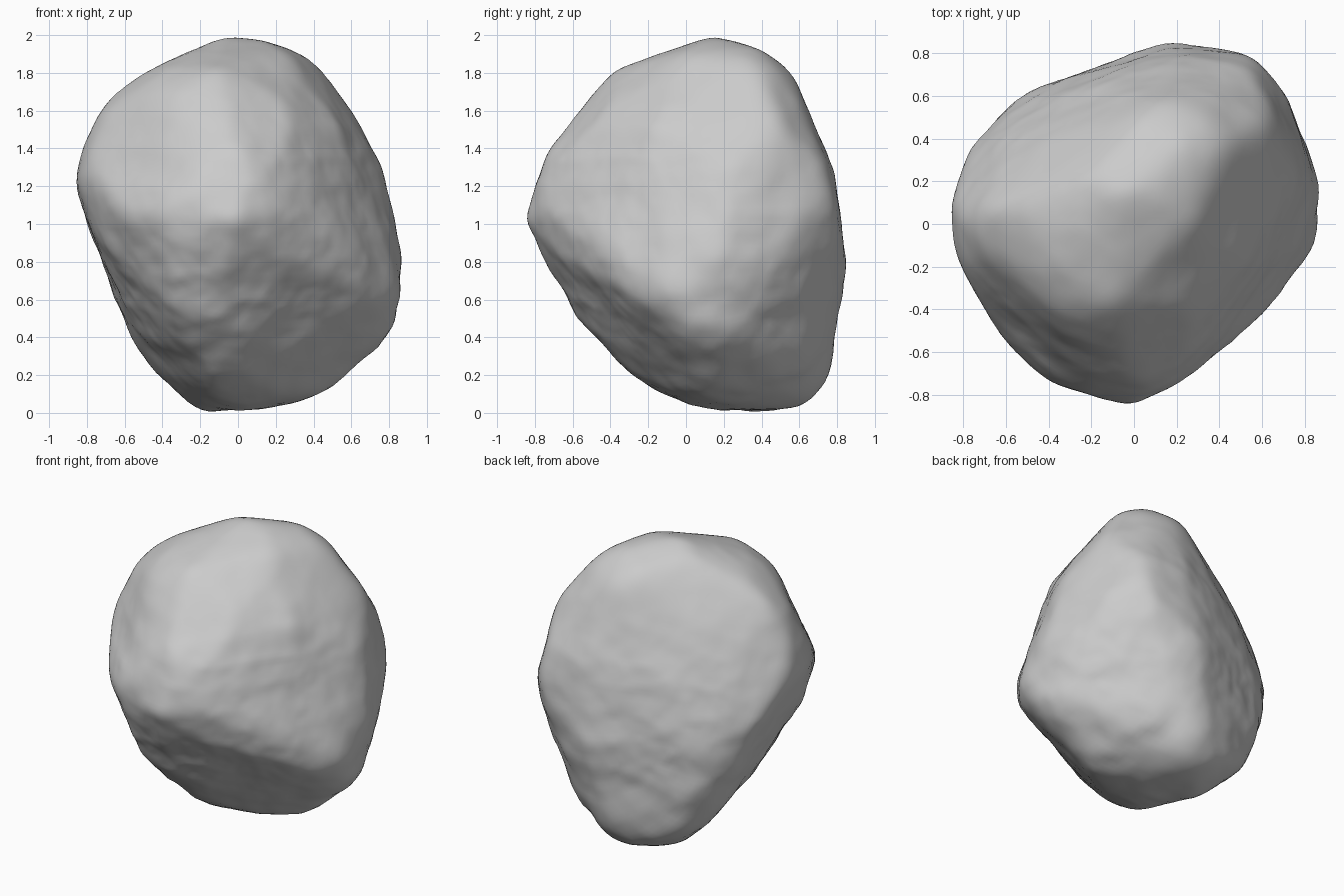
import bpy
import bmesh
import math
from mathutils import Vector, geometry, noise
from mathutils.bvhtree import BVHTree

# Remove the default cube only
default = bpy.data.objects.get("Cube")
if default:
    bpy.data.objects.remove(default, do_unlink=True)

FULLNESS = 0.35         # 0 = stretched skin over the rims, 1 = full cut block
CENTRE = Vector((0, 0, 1))
planes = []             # (normal, distance from the centre)
rims = []               # (point on an outline, direction it is seen along)


def cut_profile(toward, outline):
    """Trim the stone by an outline seen along one direction."""
    toward = Vector(toward).normalized()
    right = Vector((0, 0, 1)).cross(toward).normalized()
    up = toward.cross(right)
    points = [Vector(p) for p in outline]
    hull = [points[i] for i in geometry.convex_hull_2d(points)]
    middle = sum(hull, Vector((0, 0))) / len(hull)
    for a, b in zip(hull, hull[1:] + hull[:1]):
        edge = (b - a).normalized()
        normal = Vector((edge.y, -edge.x))
        if normal.dot(a - middle) < 0:
            normal = -normal
        planes.append((right * normal.x + up * normal.y, normal.dot(a)))
        rims.append((right * a.x + up * a.y, toward))


def block_radius(ray):
    """Distance along a ray to the nearest cut plane."""
    return min(d / n.dot(ray) for n, d in planes if n.dot(ray) > 1e-4)


def rim_point(start, along):
    """Middle of the stretch of a sight line that lies inside the block."""
    line = [start + along * (i / 100) for i in range(-110, 111)]
    excess = [max(n.dot(p) - d for n, d in planes) for p in line]
    limit = min(excess) + 0.005
    inside = [p for p, e in zip(line, excess) if e <= limit]
    point = (inside[0] + inside[-1]) / 2
    ray = point.normalized()
    return ray * min(point.length, block_radius(ray) + 0.01)


def roughness(p):
    """Broad dents, with finer chips mostly on the undercut sides."""
    broad = noise.noise(p * 2.1 + Vector((3, 1, 7)))
    fine = noise.fractal(p * 4.5, 1.0, 2.0, 3)
    ledge = abs(noise.noise(Vector((p.x * 2, p.y * 2, p.z * 5)))) - 0.2
    chipped = 0.4 + 0.6 * max(0.0, min(1.0, 0.6 - p.z))
    return 0.005 + 0.008 * broad + chipped * (0.012 * fine - 0.015 * ledge)


# Straight profiles: front, side and plan
cut_profile((0, -1, 0), [
    (-.22, -.99), (.05, -1), (.2, -.97), (.47, -.9), (.76, -.67), (.84, -.52),
    (.87, -.15), (.75, .33), (.5, .75), (.35, .9), (.1, .98), (-.07, 1),
    (-.42, .84), (-.68, .68), (-.82, .43), (-.87, .2), (-.55, -.65)])
cut_profile((1, 0, 0), [
    (.2, -1), (.6, -.97), (.7, -.93), (.78, -.75), (.85, -.24),
    (.78, .3), (.57, .8), (.4, .92), (.15, 1), (-.4, .8),
    (-.74, .38), (-.86, .03), (-.6, -.45), (-.35, -.75), (0, -.95)])
cut_profile((0, -1e-4, 1), [
    (-.87, .1), (-.8, .32), (-.5, .63), (.2, .86), (.54, .8),
    (.72, .6), (.87, .19), (.86, -.1), (.54, -.48), (.22, -.75),
    (0, -.85), (-.38, -.77), (-.6, -.58), (-.83, -.15)])

# Slanting profiles trim the corners between them
turn = math.radians(35)
side, ahead, rise = math.sin(turn), math.cos(turn), math.tan(math.radians(25))
cut_profile((side, -ahead, rise), [
    (-.82, .03), (-.78, .4), (-.66, .65), (-.45, .87), (0, .98),
    (.38, .93), (.56, .84), (.88, .38), (.94, .07), (.84, -.42),
    (.76, -.65), (.43, -.89), (.11, -.89), (-.27, -.79), (-.6, -.53)])
cut_profile((-side, ahead, rise), [
    (-.94, -.06), (-.8, .5), (-.6, .74), (-.2, .88), (.34, .86),
    (.54, .68), (.82, .1), (.72, -.18), (.44, -.61), (0, -1.09),
    (-.46, -1.09), (-.67, -.81), (-.82, -.42)])
cut_profile((side, ahead, -rise), [
    (-.76, -.13), (-.54, .53), (-.16, .98), (.03, 1.04), (.25, .99),
    (.58, .51), (.73, .24), (.84, -.11), (.76, -.41), (.67, -.61),
    (.39, -.82), (.05, -.88), (-.22, -.79), (-.44, -.56), (-.73, -.28)])

# Taut skin over the middle of every rim
skin = bmesh.new()
for start, along in rims:
    skin.verts.new(rim_point(start, along))
bmesh.ops.convex_hull(skin, input=skin.verts)
skin_tree = BVHTree.FromBMesh(skin)
skin.free()

# Boulder: a ball pushed out between the skin and the block, then roughened
bm = bmesh.new()
bmesh.ops.create_icosphere(bm, subdivisions=6, radius=1)
for v in bm.verts:
    ray = v.co.normalized()
    taut = skin_tree.ray_cast(ray * 4, -ray)[0].length
    v.co = ray * (taut + FULLNESS * (block_radius(ray) - taut))
for step in range(7):
    bmesh.ops.smooth_vert(bm, verts=bm.verts, factor=0.5,
                          use_axis_x=True, use_axis_y=True, use_axis_z=True)
for v in bm.verts:
    v.co += v.co.normalized() * roughness(v.co) + CENTRE
    v.co.z = max(v.co.z, 0.0)
mesh = bpy.data.meshes.new("boulder")
bm.to_mesh(mesh)
bm.free()
boulder = bpy.data.objects.new("boulder", mesh)
bpy.context.collection.objects.link(boulder)

# Plain grey stone
stone = bpy.data.materials.new("grey_stone")
stone.use_nodes = True
grey = (0.6, 0.6, 0.6, 1)
stone.diffuse_color = grey
stone.node_tree.nodes["Principled BSDF"].inputs["Base Color"].default_value = grey
mesh.materials.append(stone)

bpy.ops.object.select_all(action='DESELECT')
boulder.select_set(True)
bpy.context.view_layer.objects.active = boulder
bpy.ops.object.shade_smooth_by_angle(angle=math.radians(35))
